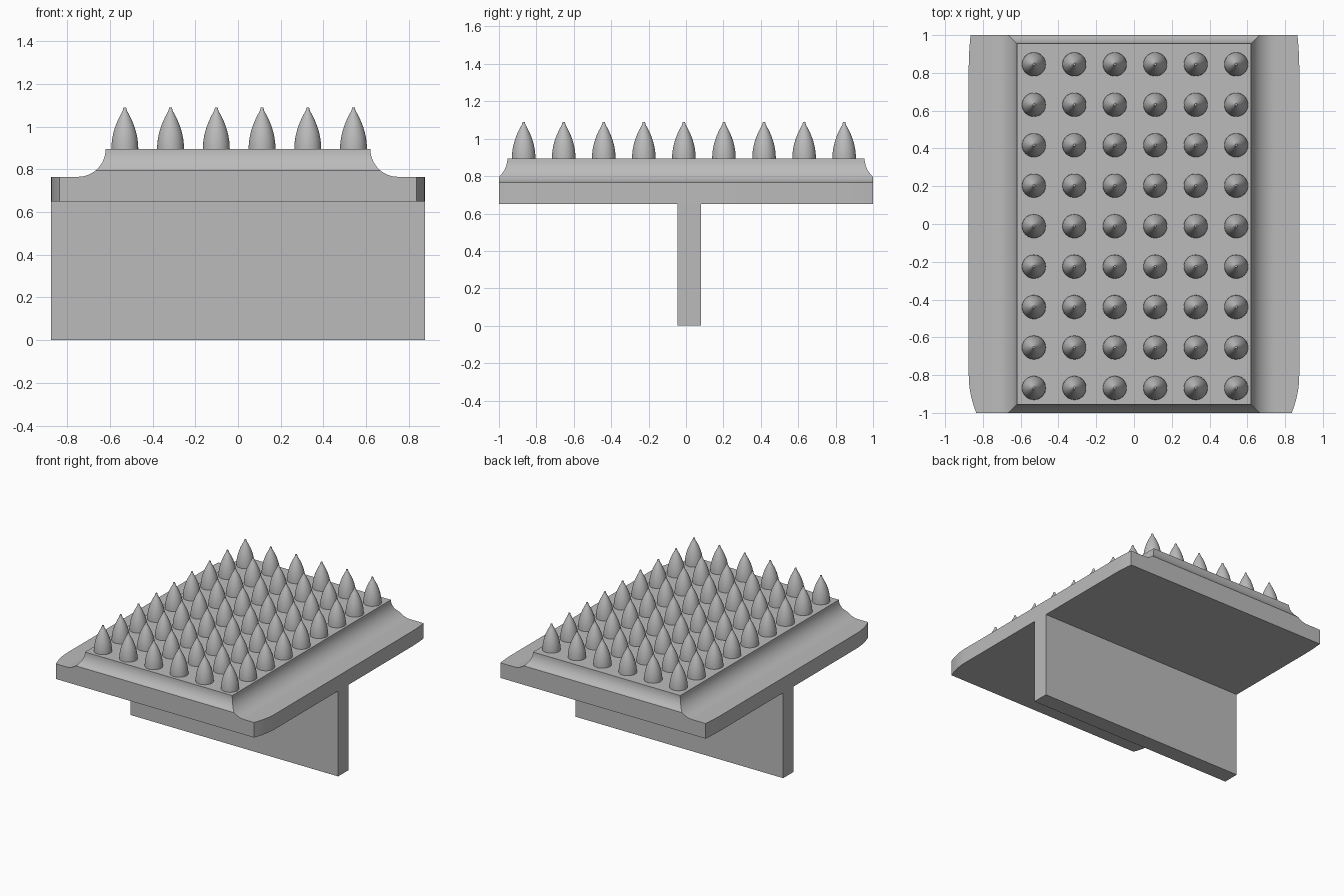
import bpy, bmesh
from math import sin, cos, pi

cube = bpy.data.objects.get("Cube")
if cube:
    bpy.data.objects.remove(cube)

grey = bpy.data.materials.new("plain grey")
grey.use_nodes = True
COLOUR = (0.5, 0.5, 0.5, 1)
grey.diffuse_color = COLOUR
grey.node_tree.nodes["Principled BSDF"].inputs["Base Color"].default_value = COLOUR


def loft(name, rings):
    """Skin a stack of closed rings and cap both ends."""
    bm = bmesh.new()
    loops = [[bm.verts.new(p) for p in ring] for ring in rings]
    for a, b in zip(loops, loops[1:]):
        for i in range(len(a)):
            j = (i + 1) % len(a)
            bm.faces.new((a[i], a[j], b[j], b[i]))
    bm.faces.new(loops[0][::-1])
    bm.faces.new(loops[-1])
    bmesh.ops.recalc_face_normals(bm, faces=bm.faces)
    mesh = bpy.data.meshes.new(name)
    bm.to_mesh(mesh)
    bm.free()
    mesh.materials.append(grey)
    obj = bpy.data.objects.new(name, mesh)
    bpy.context.collection.objects.link(obj)
    return obj


def smooth(obj):
    bpy.ops.object.select_all(action="DESELECT")
    obj.select_set(True)
    bpy.context.view_layer.objects.active = obj
    bpy.ops.object.shade_smooth_by_angle(angle=pi / 6)


def rect(x0, x1, y0, y1, z):
    return [(x0, y0, z), (x1, y0, z), (x1, y1, z), (x0, y1, z)]


HALF_X, BOTTOM, LEDGE, TOP = 0.875, 0.65, 0.765, 0.895

# Upright web under the plate
loft("support_web", [rect(-HALF_X, HALF_X, -0.045, 0.08, z) for z in (0, BOTTOM)])

# Flat plate with gently curved corners, deeper at the front
side = []
for k in range(9):
    t = 1 - k / 8
    side.append((HALF_X - 0.04 * t * t, -1 + 0.2 * (1 - t)))
for k in range(9):
    t = k / 8
    side.append((HALF_X - 0.01 * t * t, 0.82 + 0.18 * t))
outline = side + [(-x, y) for x, y in reversed(side)]
smooth(loft("base_plate", [[(x, y, z) for x, y in outline] for z in (BOTTOM, LEDGE)]))

# Raised bed with a concave cove all round, trimmed at the front and back edges
rings = []
R = TOP - LEDGE
for k in range(17):
    a = pi / 2 * k / 16
    out = R * (1 - sin(a))
    x, y = 0.62 + out, min(0.955 + out, 1)
    rings.append(rect(-x, x, -y, y, TOP - R * cos(a)))
smooth(loft("raised_bed", rings))

# Grid of pointed, bullet shaped spikes
SEGS, RADIUS, HEIGHT, PITCH = 32, 0.063, 0.195, 0.2142
rings = []
for k in range(13):
    t = k / 12
    r = max(RADIUS * (1 - t * t), 0.006)
    rings.append([(r * cos(2 * pi * i / SEGS), r * sin(2 * pi * i / SEGS), HEIGHT * t)
                  for i in range(SEGS)])
spike = loft("spike", rings)
smooth(spike)
for col in range(6):
    for row in range(9):
        obj = spike
        if col or row:
            obj = spike.copy()
            bpy.context.collection.objects.link(obj)
        obj.name = f"spike_{col + 1}_{row + 1}"
        obj.location = (-0.53 + PITCH * col, -0.868 + PITCH * row, TOP)
